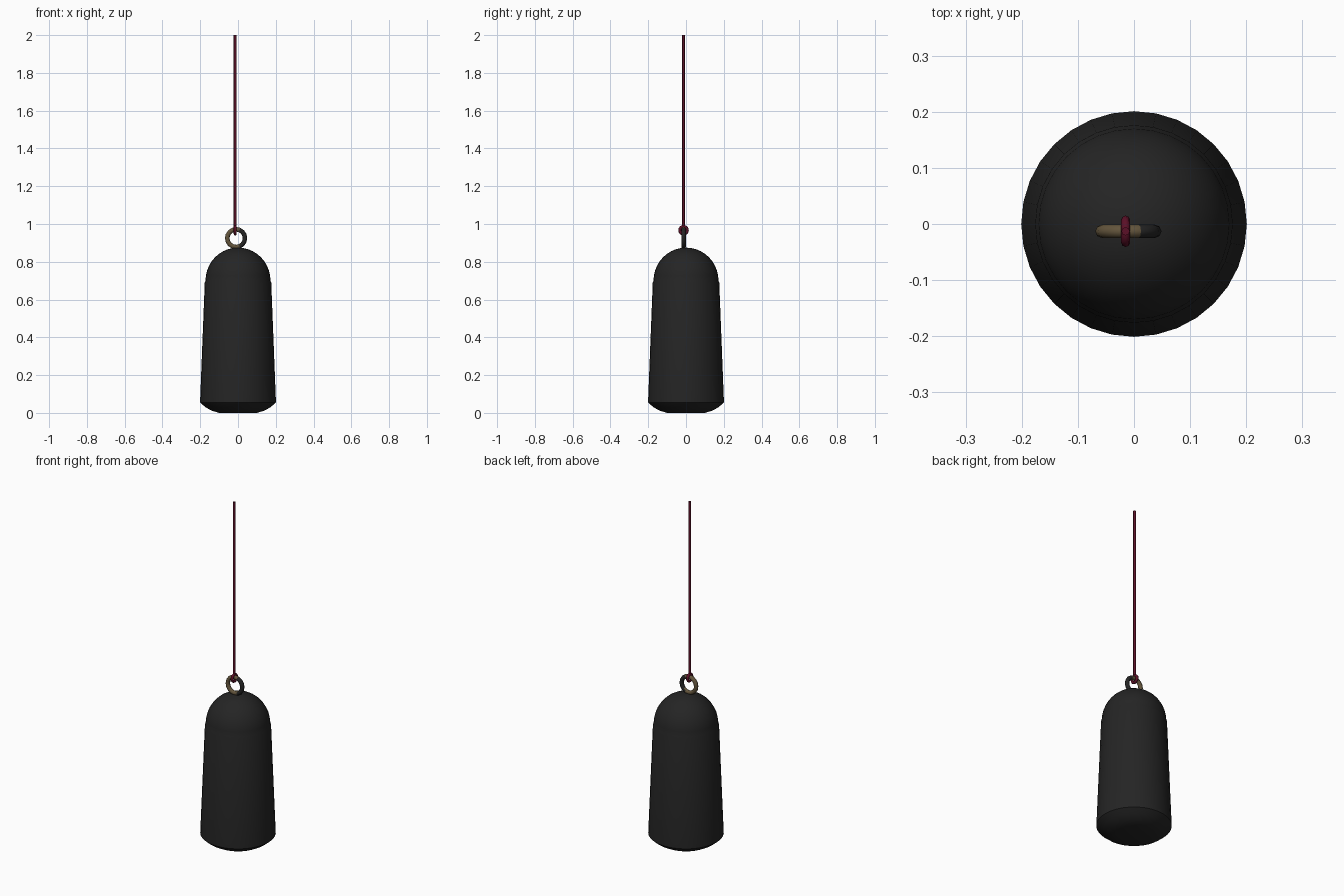
import bpy, bmesh, math

if "Cube" in bpy.data.objects:
    bpy.data.objects.remove(bpy.data.objects["Cube"])


def material(name, rgb):
    m = bpy.data.materials.new(name)
    m.diffuse_color = (*rgb, 1)
    m.use_nodes = True
    m.node_tree.nodes["Principled BSDF"].inputs["Base Color"].default_value = m.diffuse_color
    return m


BLACK = material("matte black", (0.018, 0.018, 0.018))
BRASS = material("worn brass", (0.125, 0.09, 0.045))
RED = material("dark red rope", (0.105, 0.005, 0.02))


def finish(obj, name, mats, angle=35):
    obj.name = name
    obj.data.materials.clear()
    for m in mats:
        obj.data.materials.append(m)
    bpy.ops.object.select_all(action='DESELECT')
    obj.select_set(True)
    bpy.context.view_layer.objects.active = obj
    bpy.ops.object.shade_smooth_by_angle(angle=math.radians(angle))
    return obj


def lathe(name, profile, mat, sides):
    """Spin an (r, z) profile around z; r = 0 ends close to a point."""
    bm = bmesh.new()
    verts = [bm.verts.new((r, 0, z)) for r, z in profile]
    edges = [bm.edges.new(p) for p in zip(verts, verts[1:])]
    bmesh.ops.spin(bm, geom=verts + edges, cent=(0, 0, 0), axis=(0, 0, 1),
                   angle=2 * math.pi, steps=sides, use_merge=True)
    bmesh.ops.remove_doubles(bm, verts=bm.verts, dist=1e-5)
    bmesh.ops.recalc_face_normals(bm, faces=bm.faces)
    me = bpy.data.meshes.new(name)
    bm.to_mesh(me)
    bm.free()
    obj = bpy.data.objects.new(name, me)
    bpy.context.collection.objects.link(obj)
    return finish(obj, name, [mat])


# Bag body: flat base, rounded lower edge, tapered side, domed top
dome = [(0.172 * math.cos(a), 0.70 + 0.175 * math.sin(a))
        for a in (math.radians(90 * i / 10) for i in range(10))]
body = [(0, 0), (0.1, 0), (0.14, 0.012), (0.172, 0.03), (0.201, 0.055),
        (0.176, 0.69)] + dome + [(0, 0.875)]
lathe("bag_body", body, BLACK, 32)

# Hanging ring: brass on the left, black on the right
CX, CY = -0.01, -0.013
bpy.ops.mesh.primitive_torus_add(location=(CX, CY, 0.925), rotation=(math.pi / 2, 0, 0),
                                 major_radius=0.047, minor_radius=0.012,
                                 major_segments=16, minor_segments=8)
ring = finish(bpy.context.object, "hanging_ring", [BRASS, BLACK], 60)
for p in ring.data.polygons:
    p.material_index = 1 if p.center.x > 0.022 else 0

# Rope loop tied around the top of the ring
RX = -0.015
bpy.ops.mesh.primitive_torus_add(location=(RX, CY, 0.967), rotation=(0, math.pi / 2, 0),
                                 major_radius=0.02, minor_radius=0.008,
                                 major_segments=16, minor_segments=8)
finish(bpy.context.object, "rope_loop", [RED], 60)

# Long rope
low, high = 0.98, 2.0
bpy.ops.mesh.primitive_cylinder_add(vertices=8, radius=0.0075, depth=high - low,
                                    location=(RX, CY, (low + high) / 2))
finish(bpy.context.object, "rope", [RED], 60)
